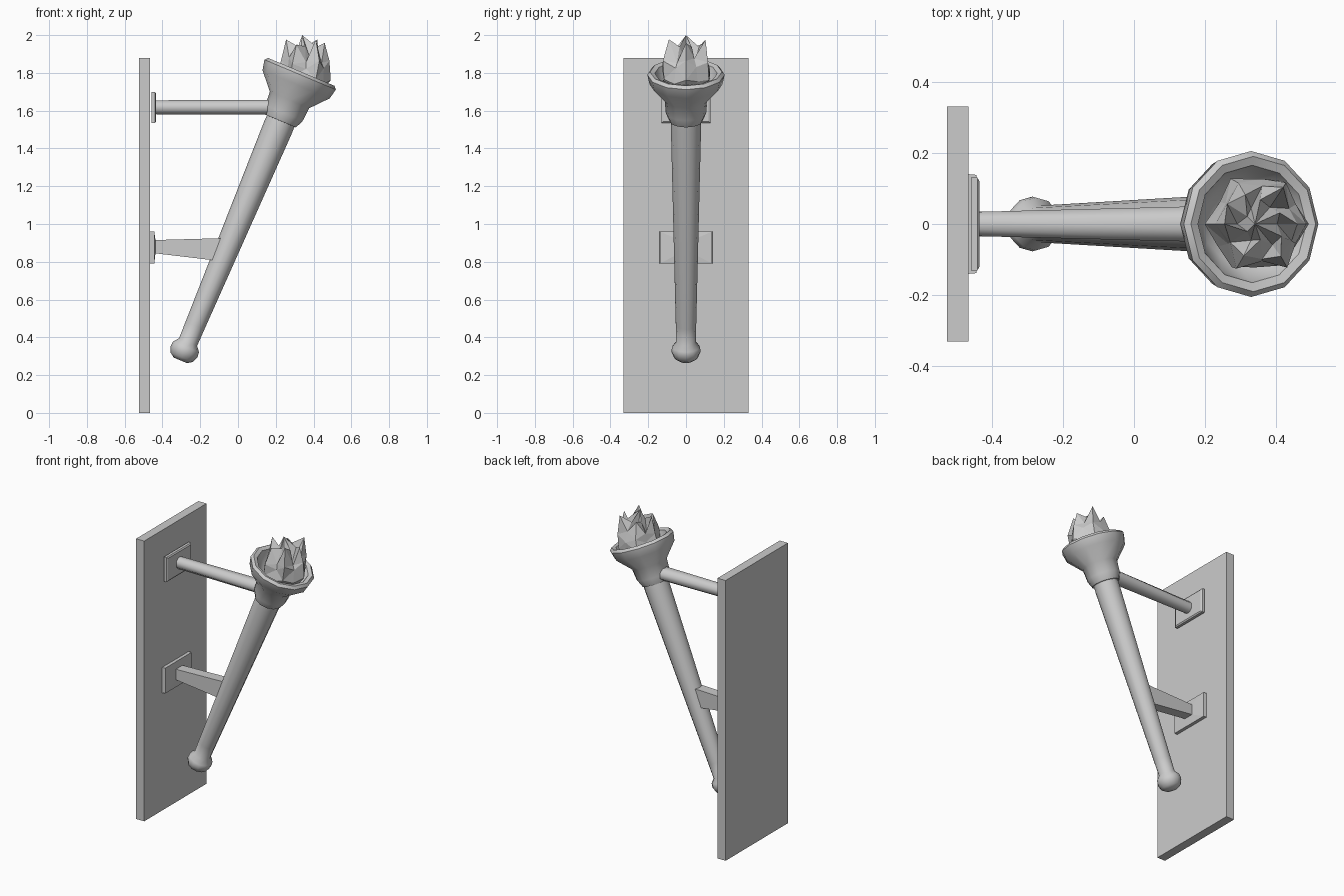
import bpy, bmesh, math, random
from mathutils import Vector, Matrix

if "Cube" in bpy.data.objects:
    bpy.data.objects.remove(bpy.data.objects["Cube"])

random.seed(4)
TILT = math.radians(22.74)
BASE = Vector((-0.305, 0, 0.278))


def finish(name, bm, smooth=None):
    bmesh.ops.recalc_face_normals(bm, faces=bm.faces)
    me = bpy.data.meshes.new(name)
    bm.to_mesh(me)
    bm.free()
    ob = bpy.data.objects.new(name, me)
    bpy.context.collection.objects.link(ob)
    if smooth:
        bpy.ops.object.select_all(action='DESELECT')
        ob.select_set(True)
        bpy.context.view_layer.objects.active = ob
        bpy.ops.object.shade_smooth_by_angle(angle=math.radians(smooth))
    return ob


def skin(bm, rings, cap=True):
    """Bridge equally long rings of points with faces."""
    vs = [[bm.verts.new(p) for p in r] for r in rings]
    n = len(vs[0])
    for a, b in zip(vs, vs[1:]):
        for i in range(n):
            j = (i + 1) % n
            bm.faces.new((a[i], a[j], b[j], b[i]))
    if cap:
        bm.faces.new(vs[0])
        bm.faces.new(vs[-1])
    return vs


def lathe(name, profile, n=12):
    """Turned part on the tilted torch axis; profile is (radius, distance)."""
    bm = bmesh.new()
    skin(bm, [[(r * math.cos(2 * math.pi * i / n), r * math.sin(2 * math.pi * i / n), t)
               for i in range(n)] for r, t in profile])
    bm.transform(Matrix.Translation(BASE) @ Matrix.Rotation(TILT, 4, 'Y'))
    return finish(name, bm, 50)


def loft_x(name, sections, smooth=None):
    """Rectangles along x: (x_top, x_bottom, half_width, z_bottom, z_top)."""
    bm = bmesh.new()
    skin(bm, [[(xb, -w, z0), (xb, w, z0), (xt, w, z1), (xt, -w, z1)]
              for xt, xb, w, z0, z1 in sections])
    return finish(name, bm, smooth)


# wall board
loft_x("wall_board", [(-0.525, -0.525, 0.33, 0, 1.88), (-0.465, -0.465, 0.33, 0, 1.88)])

# mounting plates with chamfered fronts
loft_x("upper_plate", [(-0.458, -0.458, 0.13, 1.535, 1.70), (-0.440, -0.440, 0.13, 1.535, 1.70),
                       (-0.434, -0.434, 0.12, 1.543, 1.692)])
loft_x("lower_plate", [(-0.465, -0.465, 0.14, 0.79, 0.96), (-0.443, -0.443, 0.138, 0.79, 0.96),
                       (-0.437, -0.437, 0.035, 0.845, 0.915)])

# lower arm, spreading where it meets the handle
loft_x("lower_arm", [(-0.44, -0.44, 0.035, 0.845, 0.915), (-0.08, -0.12, 0.035, 0.807, 0.925)])

# upper arm, octagonal
bm = bmesh.new()
skin(bm, [[(x, w * math.cos(a), 1.618 + h * math.sin(a))
           for a in [math.pi / 8 + k * math.pi / 4 for k in range(8)]]
          for x, w, h in [(-0.437, 0.037, 0.04), (0.22, 0.055, 0.042)]])
finish("upper_arm", bm, 50)

# handle with rounded pommel
lathe("handle", [(0.038, 0), (0.064, 0.018), (0.077, 0.05), (0.074, 0.078), (0.052, 0.105),
                 (0.054, 0.2), (0.08, 1.34), (0.078, 1.40)])

# flared cup, hollow at the top
lathe("cup", [(0.04, 1.372), (0.088, 1.374), (0.107, 1.42), (0.113, 1.495), (0.193, 1.585),
              (0.205, 1.64), (0.19, 1.656), (0.165, 1.648), (0.152, 1.61), (0.105, 1.54),
              (0.04, 1.525)])

# faceted flame: zigzag crown of spikes around a jagged core
bm = bmesh.new()
N = 12
# (centre x, radius at tips, radius at valleys, tip z, valley z, jitter)
levels = [(0.31, 0.095, 0.095, 1.66, 1.66, 0.0),
          (0.345, 0.14, 0.12, 1.77, 1.75, 0.008),
          (0.36, 0.135, 0.115, 1.86, 1.83, 0.012),
          (0.36, 0.108, 0.10, 1.96, 1.87, 0.014),
          (0.355, 0.06, 0.055, 1.86, 1.94, 0.014)]
rings = []
for cx, r0, r1, z0, z1, j in levels:
    ring = []
    for i in range(N):
        a = 2 * math.pi * i / N
        r, z = ((r0, z0) if i % 2 == 0 else (r1, z1))
        r += random.uniform(-j, j)
        ring.append((cx + r * math.cos(a), r * math.sin(a), z + random.uniform(-j, j) * 1.3))
    rings.append(ring)
vs = skin(bm, rings, cap=False)
bm.faces.new(vs[0])
tip = bm.verts.new((0.34, 0, 2.0))
for i in range(N):
    bm.faces.new((vs[-1][i], vs[-1][(i + 1) % N], tip))
bmesh.ops.triangulate(bm, faces=bm.faces)
finish("flame", bm)
